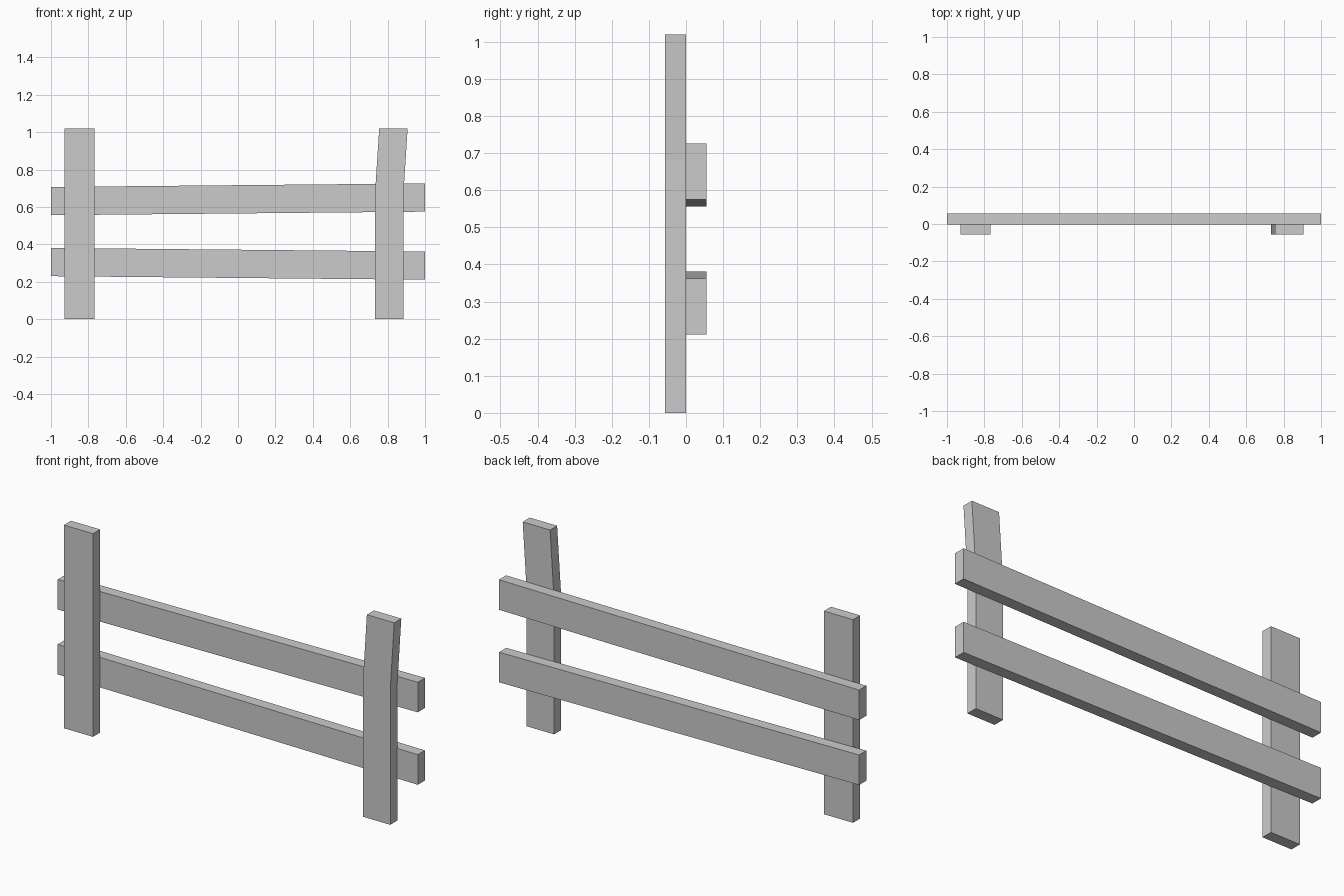
import bpy
import bmesh

if "Cube" in bpy.data.objects:
    bpy.data.objects.remove(bpy.data.objects["Cube"])


def board(name, outline, y_front, y_back):
    """Extrude a front-view (x, z) outline between two depths."""
    bm = bmesh.new()
    face = bm.faces.new([bm.verts.new((x, y_front, z)) for x, z in outline])
    new = bmesh.ops.extrude_face_region(bm, geom=[face])["geom"]
    verts = [v for v in new if isinstance(v, bmesh.types.BMVert)]
    bmesh.ops.translate(bm, verts=verts, vec=(0, y_back - y_front, 0))
    bmesh.ops.recalc_face_normals(bm, faces=bm.faces)
    mesh = bpy.data.meshes.new(name)
    bm.to_mesh(mesh)
    bm.free()
    obj = bpy.data.objects.new(name, mesh)
    bpy.context.collection.objects.link(obj)
    return obj


# Upright posts at the front: one straight, one bent near the top
board("left_post", [(-0.928, 0), (-0.766, 0), (-0.766, 1.02), (-0.928, 1.02)],
      -0.056, 0)
board("right_post", [(0.733, 0), (0.885, 0), (0.885, 0.68), (0.907, 1.02),
                     (0.755, 1.02), (0.733, 0.68)], -0.056, 0)

# Slightly tilted rails behind the posts: bottom height at left and right end
RAIL_HEIGHT = 0.151
for name, left, right in (("upper_rail", 0.556, 0.575),
                          ("lower_rail", 0.230, 0.211)):
    board(name, [(-1, left), (1, right), (1, right + RAIL_HEIGHT),
                 (-1, left + RAIL_HEIGHT)], -0.002, 0.055)
